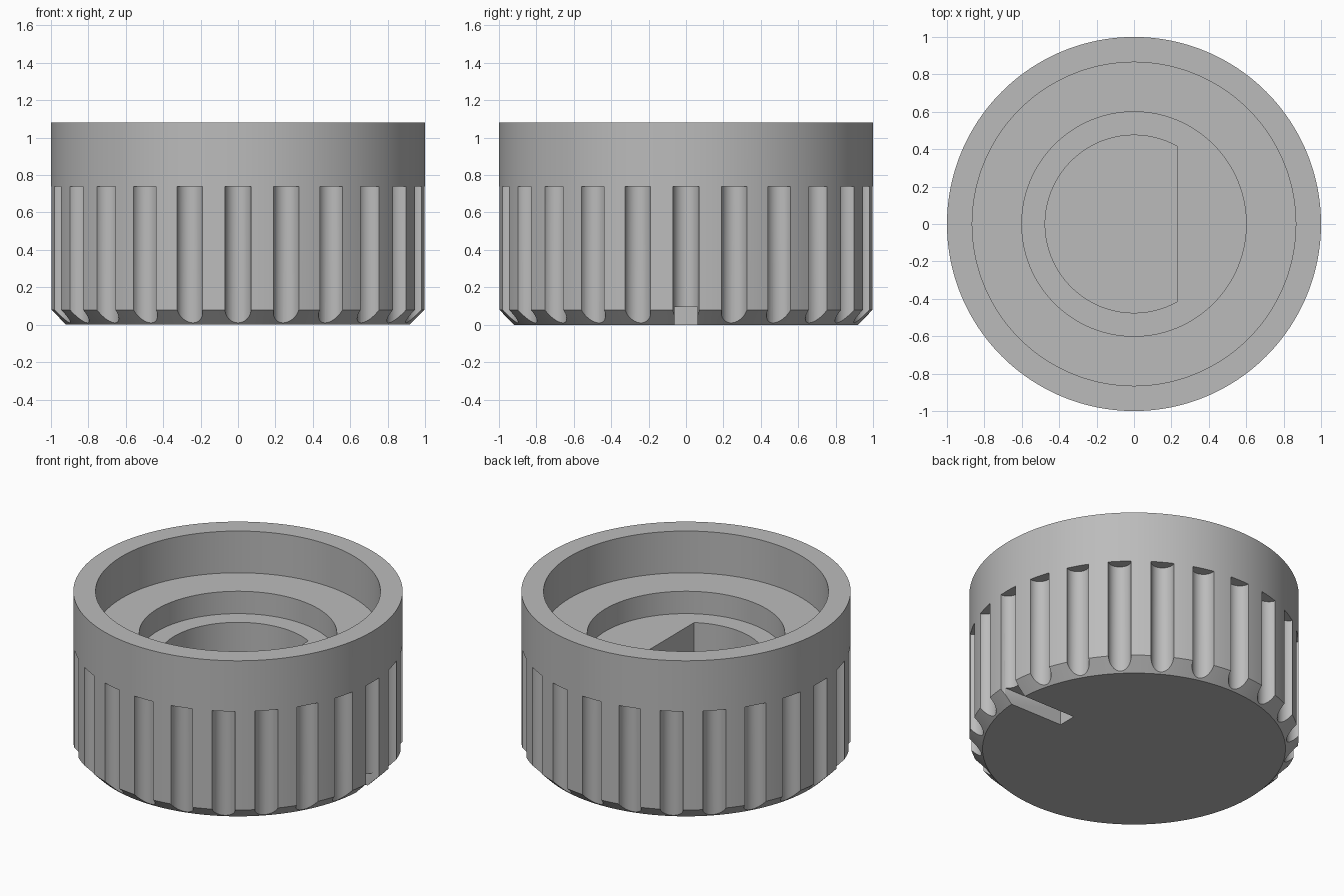
import bpy, bmesh, math
from mathutils import Matrix

cube = bpy.data.objects.get("Cube")
if cube:
    bpy.data.objects.remove(cube, do_unlink=True)

SEGMENTS = 192
GROOVES = 24

grey = bpy.data.materials.new("plain grey")
grey.use_nodes = True
colour = (0.5, 0.5, 0.5, 1)
grey.diffuse_color = colour
grey.node_tree.nodes["Principled BSDF"].inputs["Base Color"].default_value = colour


def make_object(name, bm):
    bmesh.ops.recalc_face_normals(bm, faces=bm.faces)
    mesh = bpy.data.meshes.new(name)
    bm.to_mesh(mesh)
    bm.free()
    mesh.materials.append(grey)
    obj = bpy.data.objects.new(name, mesh)
    bpy.context.collection.objects.link(obj)
    return obj


def prism(bm, outline, bottom, top):
    """Extrude a flat outline from bottom to top."""
    face = bm.faces.new([bm.verts.new((x, y, bottom)) for x, y in outline])
    new = bmesh.ops.extrude_face_region(bm, geom=[face])["geom"]
    verts = [v for v in new if isinstance(v, bmesh.types.BMVert)]
    bmesh.ops.translate(bm, verts=verts, vec=(0, 0, top - bottom))


def cut(target, cutter):
    """Subtract the cutter for good, then discard it."""
    mod = target.modifiers.new("cut", 'BOOLEAN')
    mod.operation = 'DIFFERENCE'
    mod.solver = 'EXACT'
    mod.object = cutter
    bpy.context.view_layer.objects.active = target
    bpy.ops.object.modifier_apply(modifier=mod.name)
    bpy.data.objects.remove(cutter, do_unlink=True)


# Turned body: chamfered base, tall wall, stepped recess
profile = [(0, 0), (0.92, 0), (1, 0.08), (1, 1.08), (0.865, 1.08),
           (0.865, 0.8), (0.6, 0.8), (0.6, 0.65), (0, 0.65)]
bm = bmesh.new()
verts = [bm.verts.new((r, 0, z)) for r, z in profile]
edges = [bm.edges.new(pair) for pair in zip(verts, verts[1:])]
bmesh.ops.spin(bm, geom=verts + edges, cent=(0, 0, 0), axis=(0, 0, 1),
               angle=math.tau, steps=SEGMENTS, use_duplicate=False)
bmesh.ops.remove_doubles(bm, verts=bm.verts, dist=0.0001)
bmesh.ops.dissolve_limit(bm, angle_limit=0.001, verts=bm.verts, edges=bm.edges)
body = make_object("knob_body", bm)

# Round grip grooves, open at the base
bm = bmesh.new()
for i in range(GROOVES):
    turn = Matrix.Rotation(math.tau * i / GROOVES, 4, 'Z')
    place = turn @ Matrix.Translation((1, 0, 0.32))
    bmesh.ops.create_cone(bm, cap_ends=True, segments=40, radius1=0.07,
                          radius2=0.07, depth=0.84, matrix=place)
cut(body, make_object("groove_cutter", bm))

# D-shaped shaft socket
bm = bmesh.new()
radius, flat = 0.475, 0.23
start = math.acos(flat / radius)
steps = 96
angles = [start + (math.tau - 2 * start) * i / steps for i in range(steps + 1)]
prism(bm, [(radius * math.cos(a), radius * math.sin(a)) for a in angles], 0.2, 0.9)
cut(body, make_object("socket_cutter", bm))

# Pointer slot under the base
bm = bmesh.new()
prism(bm, [(0.53, -0.0625), (1.2, -0.0625), (1.2, 0.0625), (0.53, 0.0625)], -0.1, 0.095)
cut(body, make_object("slot_cutter", bm))

# Smooth the round walls and keep the edges crisp
bpy.ops.object.select_all(action='DESELECT')
body.select_set(True)
bpy.context.view_layer.objects.active = body
bpy.ops.object.shade_smooth_by_angle(angle=math.radians(25))
